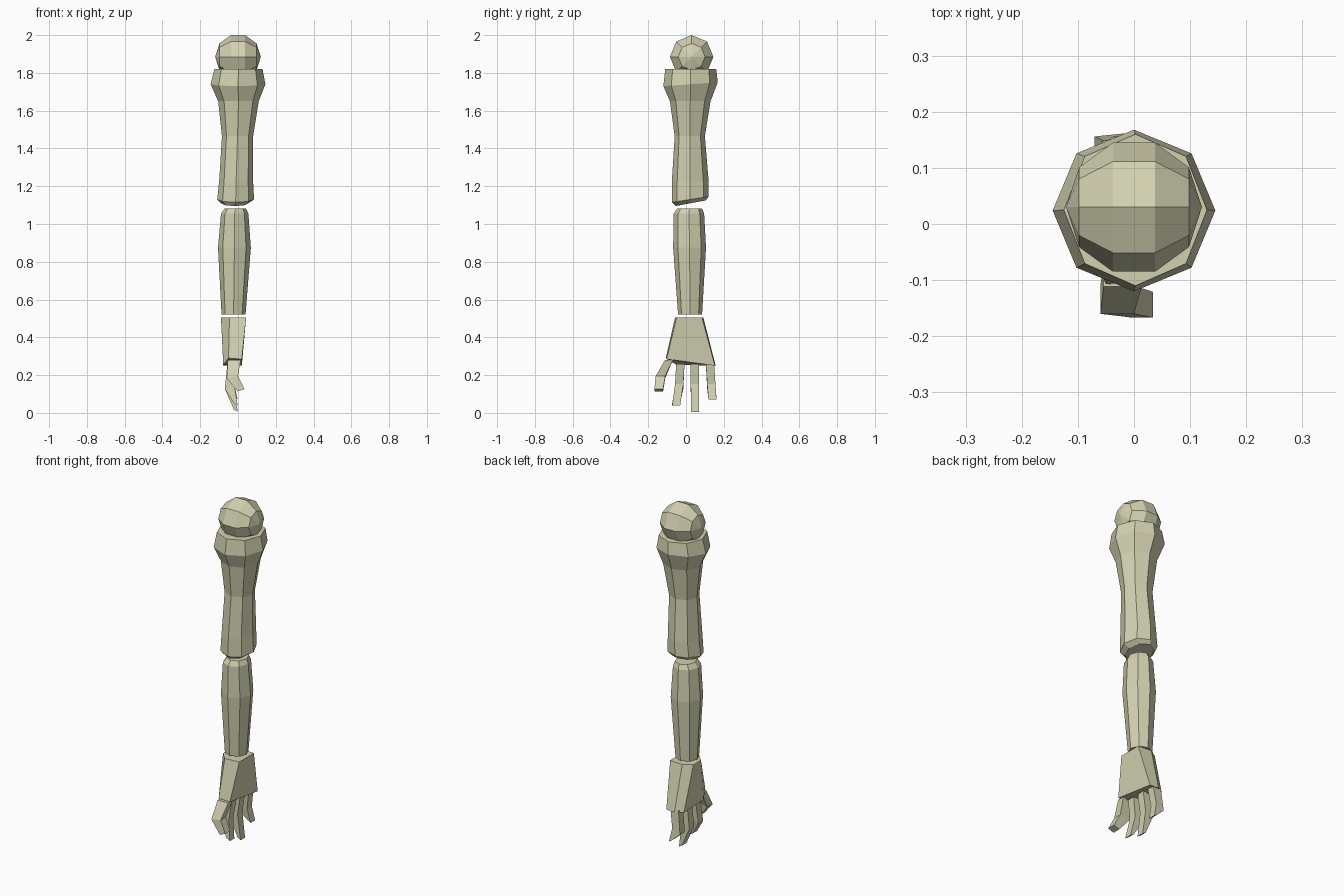
import bpy
import bmesh
from math import sin, cos, pi
from mathutils import Matrix, Vector

cube = bpy.data.objects.get("Cube")
if cube:
    bpy.data.objects.remove(cube)

# Single pale bone colour
bone = bpy.data.materials.new("pale_bone")
bone.use_nodes = True
colour = (0.65, 0.64, 0.44, 1)
bone.diffuse_color = colour
bone.node_tree.nodes["Principled BSDF"].inputs["Base Color"].default_value = colour


def finish(name, bm):
    bmesh.ops.recalc_face_normals(bm, faces=bm.faces)
    mesh = bpy.data.meshes.new(name)
    bm.to_mesh(mesh)
    bm.free()
    mesh.materials.append(bone)
    obj = bpy.data.objects.new(name, mesh)
    bpy.context.collection.objects.link(obj)
    return obj


def loft(name, rings):
    """Skin a stack of equal-sided rings and cap both ends."""
    bm = bmesh.new()
    loops = [[bm.verts.new(p) for p in ring] for ring in rings]
    n = len(loops[0])
    for a, b in zip(loops, loops[1:]):
        for i in range(n):
            j = (i + 1) % n
            bm.faces.new((a[i], a[j], b[j], b[i]))
    bm.faces.new(loops[0])
    bm.faces.new(loops[-1])
    return finish(name, bm)


def octagon(z, x0, x1, y0, y1, tilt=0):
    """Eight-sided ring within the given extents; tilt raises the back."""
    return [((x0 + x1) / 2 + (x1 - x0) / 2 * cos(i * pi / 4),
             (y0 + y1) / 2 + (y1 - y0) / 2 * sin(i * pi / 4),
             z + tilt * sin(i * pi / 4)) for i in range(8)]


def digit(name, sections):
    """Four-sided finger; each section is centre, x half-size, y half-size, x slope."""
    rings = []
    for centre, hx, hy, slope in sections:
        c = Vector(centre)
        rings.append([c + Vector((sx * hx, sy * hy, sx * slope))
                      for sx, sy in ((-1, -1), (1, -1), (1, 1), (-1, 1))])
    return loft(name, rings)


# Shoulder ball, poles pointing sideways
bm = bmesh.new()
bmesh.ops.create_uvsphere(bm, u_segments=8, v_segments=5, radius=0.121,
                          matrix=Matrix.Translation((0, 0.03, 1.885)) @ Matrix.Rotation(pi / 2, 4, "Y"))
finish("shoulder_ball", bm)

# Upper arm, flared at the shoulder
loft("upper_arm", [octagon(*r) for r in (
    (1.82, -0.125, 0.13, -0.11, 0.16),
    (1.74, -0.145, 0.145, -0.12, 0.168, 0.01),
    (1.65, -0.105, 0.11, -0.085, 0.13),
    (1.465, -0.085, 0.08, -0.06, 0.10),
    (1.225, -0.10, 0.08, -0.075, 0.12),
    (1.13, -0.11, 0.085, -0.075, 0.12, 0.015),
    (1.11, -0.09, 0.055, -0.055, 0.105, 0.015))])

# Forearm, widest below the elbow
loft("forearm", [octagon(*r) for r in (
    (1.082, -0.07, 0.042, -0.048, 0.085),
    (1.055, -0.09, 0.055, -0.065, 0.096),
    (0.875, -0.106, 0.068, -0.068, 0.106),
    (0.52, -0.087, 0.04, -0.042, 0.085))])

# Palm, fanning out towards the fingers
loft("palm", [
    [(-0.045, -0.058, 0.505), (0.043, -0.05, 0.505), (0.043, 0.085, 0.505),
     (-0.04, 0.092, 0.505), (-0.09, 0.06, 0.505), (-0.09, -0.01, 0.505)],
    [(-0.05, -0.107, 0.29), (0.02, -0.103, 0.285), (0.02, 0.153, 0.25),
     (-0.035, 0.157, 0.25), (-0.078, 0.13, 0.25), (-0.078, -0.05, 0.255)]])

# Three fingers, curling inwards: root, knuckle and tip positions
fingers = (("front_finger", -0.03, -0.036, -0.052, 0.045),
           ("middle_finger", 0.047, 0.047, 0.047, 0.012),
           ("back_finger", 0.127, 0.134, 0.14, 0.078))
for name, root, knuckle, tip, end in fingers:
    digit(name, (((-0.03, root, 0.26), 0.026, 0.022, 0),
                 ((-0.045, knuckle, 0.14), 0.025, 0.022, 0.012),
                 ((-0.012, tip, end), 0.010, 0.021, -0.006)))

# Thumb, angled forward
digit("thumb", (((-0.02, -0.09, 0.28), 0.034, 0.021, 0),
                ((-0.03, -0.135, 0.19), 0.030, 0.025, 0.006),
                ((0.016, -0.144, 0.12), 0.018, 0.023, 0.006)))
